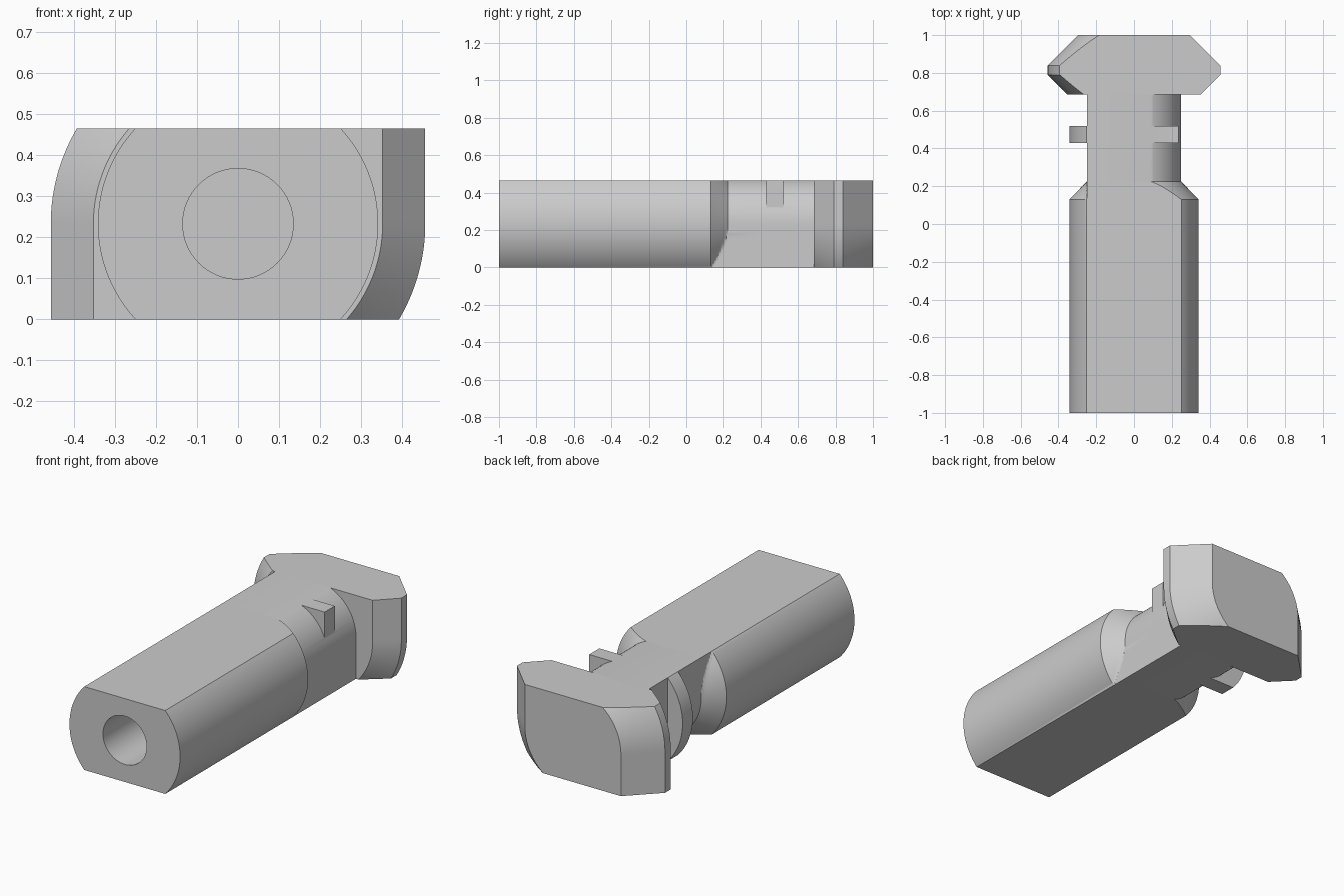
import bpy, bmesh, math
from mathutils import Matrix

cube = bpy.data.objects.get("Cube")
if cube:
    bpy.data.objects.remove(cube, do_unlink=True)

HALF = 0.233            # half the thickness between the two flats
BODY, NECK = 0.342, 0.25
TAB_W = 0.235

# Heights sampled evenly by angle round the neck, plus the tab's foot
STEPS = 22
top_angle = math.asin(HALF / NECK)
upper = [NECK * math.sin(top_angle * i / STEPS) for i in range(1, STEPS + 1)]
upper = sorted(upper + [math.sqrt(NECK**2 - TAB_W**2)])
heights = [-z for z in reversed(upper)] + [0.0] + upper


def width(quadrant, z):
    """Half-width at a height: a circle of radius r, or a wall at w if wider."""
    r, w = quadrant
    return max(math.sqrt(max(r * r - z * z, 0.0)), w)


def section(y, top_right, low_right, top_left, low_left):
    """Closed outline at y, each quadrant given as (radius, wall)."""
    right = [(width(top_right if z > 0 else low_right, z), y, z + HALF) for z in heights]
    left = [(-width(top_left if z > 0 else low_left, z), y, z + HALF) for z in heights]
    return right + left[::-1]


def round_section(y, r):
    return section(y, *[(r, 0)] * 4)


def neck_section(y, r=NECK):
    # two opposite corners are round, the other two square
    return section(y, (r, 0), (r, NECK), (r, NECK), (r, 0))


def head_section(y, r):
    return section(y, (r, r), (r, 0), (r, 0), (r, r))


def tab_section(y):
    # a square tab on one side, a round fin on the other
    return section(y, (NECK, TAB_W), (NECK, NECK), (BODY, 0), (BODY, 0))


# Shank and tapered shoulder
rings = [round_section(-1, BODY)]
for i in range(11):
    t = i / 10
    rings.append(neck_section(0.13 + 0.095 * t, BODY + (NECK - BODY) * t))

# Neck with tab and fin
rings += [neck_section(0.43), tab_section(0.43), tab_section(0.52),
          neck_section(0.52), neck_section(0.685)]

# Head with chamfered front and back
head = [(0.685, 0.353), (0.79, 0.457), (0.84, 0.457), (1.0, 0.297)]
rings.append(head_section(*head[0]))
for (y0, r0), (y1, r1) in zip(head, head[1:]):
    cuts = 1 if r0 == r1 else 6
    for i in range(1, cuts + 1):
        t = i / cuts
        rings.append(head_section(y0 + (y1 - y0) * t, r0 + (r1 - r0) * t))

# Loft the outlines into one solid
bm = bmesh.new()
loops = [[bm.verts.new(p) for p in ring] for ring in rings]
for a, b in zip(loops, loops[1:]):
    for i in range(len(a)):
        j = (i + 1) % len(a)
        bm.faces.new((a[i], a[j], b[j], b[i]))
bm.faces.new(loops[0])
bm.faces.new(loops[-1])
bmesh.ops.remove_doubles(bm, verts=bm.verts, dist=1e-5)
bmesh.ops.dissolve_degenerate(bm, edges=bm.edges, dist=1e-5)
bmesh.ops.recalc_face_normals(bm, faces=bm.faces)

steel = bpy.data.materials.new("plain grey steel")
steel.use_nodes = True
steel.diffuse_color = (0.6, 0.6, 0.6, 1)
steel.node_tree.nodes["Principled BSDF"].inputs["Base Color"].default_value = (0.6, 0.6, 0.6, 1)


def add_object(name, bm):
    mesh = bpy.data.meshes.new(name)
    bm.to_mesh(mesh)
    bm.free()
    mesh.materials.append(steel)
    obj = bpy.data.objects.new(name, mesh)
    bpy.context.scene.collection.objects.link(obj)
    return obj


fastener = add_object("slot_fastener", bm)

# Blind hole in the front end
bm = bmesh.new()
bmesh.ops.create_cone(bm, cap_ends=True, segments=64, radius1=0.135, radius2=0.135, depth=1.2,
                      matrix=Matrix.Translation((0, -0.8, HALF)) @ Matrix.Rotation(math.pi / 2, 4, "X"))
cutter = add_object("hole_cutter", bm)
cutter.hide_render = True

bore = fastener.modifiers.new("bore", "BOOLEAN")
bore.operation = "DIFFERENCE"
bore.solver = "EXACT"
bore.object = cutter
bpy.ops.object.select_all(action="DESELECT")
bpy.context.view_layer.objects.active = fastener
fastener.select_set(True)
bpy.ops.object.modifier_apply(modifier=bore.name)
bpy.data.objects.remove(cutter, do_unlink=True)

bpy.ops.object.shade_smooth_by_angle(angle=math.radians(25))
